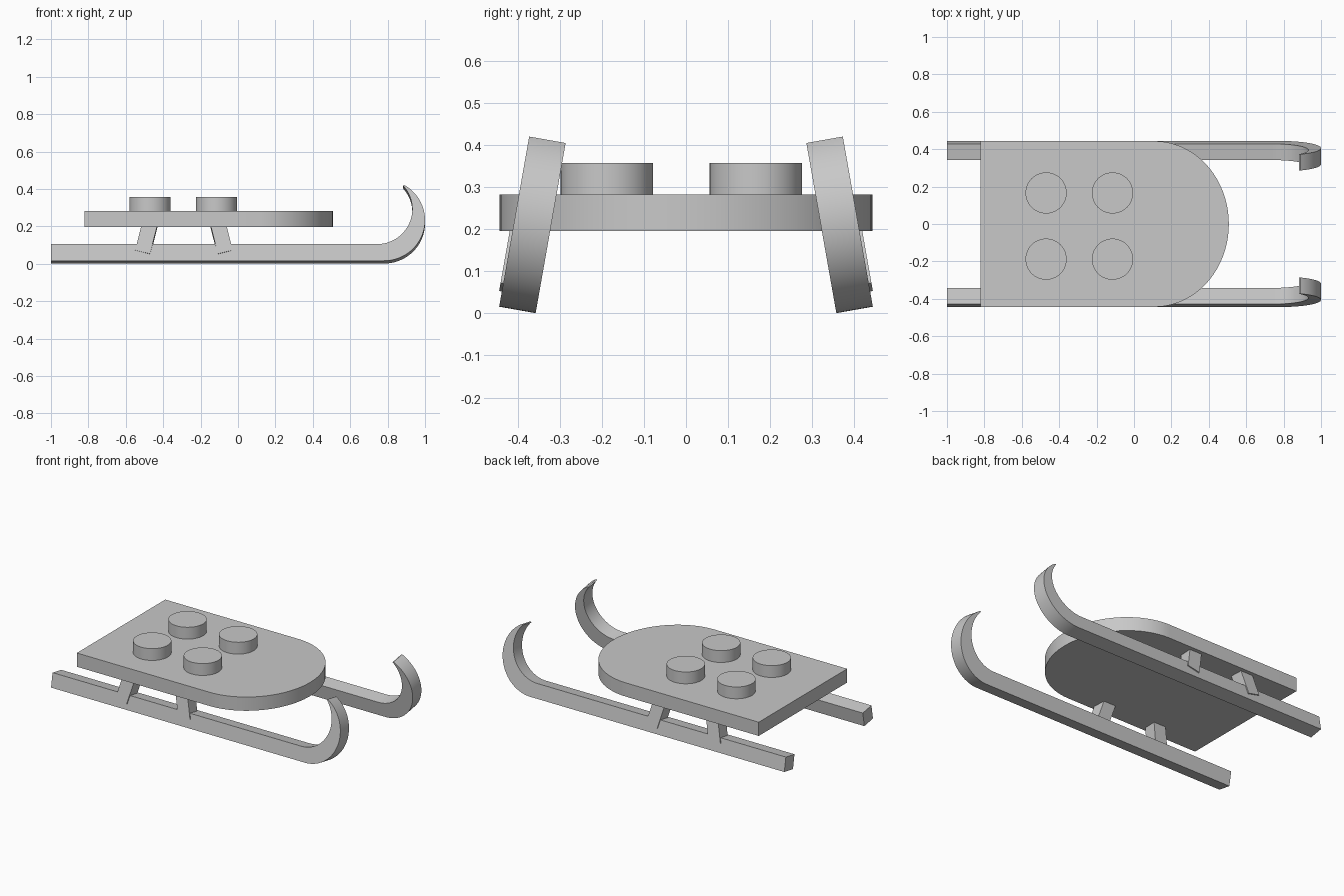
import bpy, bmesh
from math import sin, cos, radians
from mathutils import Vector, Matrix

if "Cube" in bpy.data.objects:
    bpy.data.objects.remove(bpy.data.objects["Cube"])

grey = bpy.data.materials.new("light grey")
grey.use_nodes = True
colour = (0.58, 0.58, 0.58, 1)
grey.diffuse_color = colour
grey.node_tree.nodes["Principled BSDF"].inputs["Base Color"].default_value = colour


def arc(cx, cy, rx, ry, start, end, steps):
    angles = [radians(start + (end - start) * i / steps) for i in range(steps + 1)]
    return [(cx + rx * cos(a), cy + ry * sin(a)) for a in angles]


def add_object(name, bm):
    bmesh.ops.recalc_face_normals(bm, faces=bm.faces)
    mesh = bpy.data.meshes.new(name)
    bm.to_mesh(mesh)
    bm.free()
    mesh.materials.append(grey)
    ob = bpy.data.objects.new(name, mesh)
    bpy.context.collection.objects.link(ob)
    bpy.ops.object.select_all(action="DESELECT")
    ob.select_set(True)
    bpy.context.view_layer.objects.active = ob
    bpy.ops.object.shade_smooth_by_angle(angle=radians(30))
    return ob


def extrude(name, outline, place, offset):
    """Sweep a flat outline, placed in space by a function, along an offset."""
    bm = bmesh.new()
    face = bm.faces.new([bm.verts.new(place(a, b)) for a, b in outline])
    swept = bmesh.ops.extrude_face_region(bm, geom=[face])["geom"]
    verts = [v for v in swept if isinstance(v, bmesh.types.BMVert)]
    bmesh.ops.translate(bm, verts=verts, vec=offset)
    return add_object(name, bm)


# Deck: flat board with a rounded nose
nose = arc(0.11, 0, 0.397, 0.443, -90, 90, 48)
extrude("deck", [(-0.82, 0.443), (-0.82, -0.443)] + nose,
        lambda x, y: Vector((x, y, 0.196)), Vector((0, 0, 0.087)))

# Studs on the deck
for row, y in (("right", -0.188), ("left", 0.166)):
    for end, x in (("rear", -0.47), ("front", -0.115)):
        extrude(f"{row}_{end}_stud", arc(x, y, 0.11, 0.11, 0, 352.5, 47),
                lambda a, b: Vector((a, b, 0.28)), Vector((0, 0, 0.078)))

# Runners: straight beam sweeping up to a thin curled tip, leaning inwards
lean = radians(10)
outline = ([(-1, 0.09), (-1, 0)] + arc(0.78, 0.22, 0.22, 0.22, -90, 60, 36)
           + arc(0.742, 0.28, 0.19, 0.19, 42, -90, 32))
for side, s in (("right", -1), ("left", 1)):
    extrude(f"{side}_runner", outline,
            lambda x, v: Vector((x, s * (0.444 - v * sin(lean)), 0.016 + v * cos(lean))),
            Vector((0, -s * 0.088 * cos(lean), -0.088 * sin(lean))))

    # Struts: square posts splayed fore and aft between runner and deck
    for end, x, splay in (("rear", -0.51, 14), ("front", -0.068, -14)):
        bm = bmesh.new()
        bmesh.ops.create_cube(bm, size=1)
        turn = Matrix.Rotation(s * lean, 4, "X") @ Matrix.Rotation(radians(splay), 4, "Y")
        base = Matrix.Translation((x, s * 0.403, 0.056))
        post = Matrix.Translation((0, 0, 0.085)) @ Matrix.Diagonal((0.082, 0.08, 0.17, 1))
        bmesh.ops.transform(bm, verts=bm.verts, matrix=base @ turn @ post)
        add_object(f"{side}_{end}_strut", bm)
